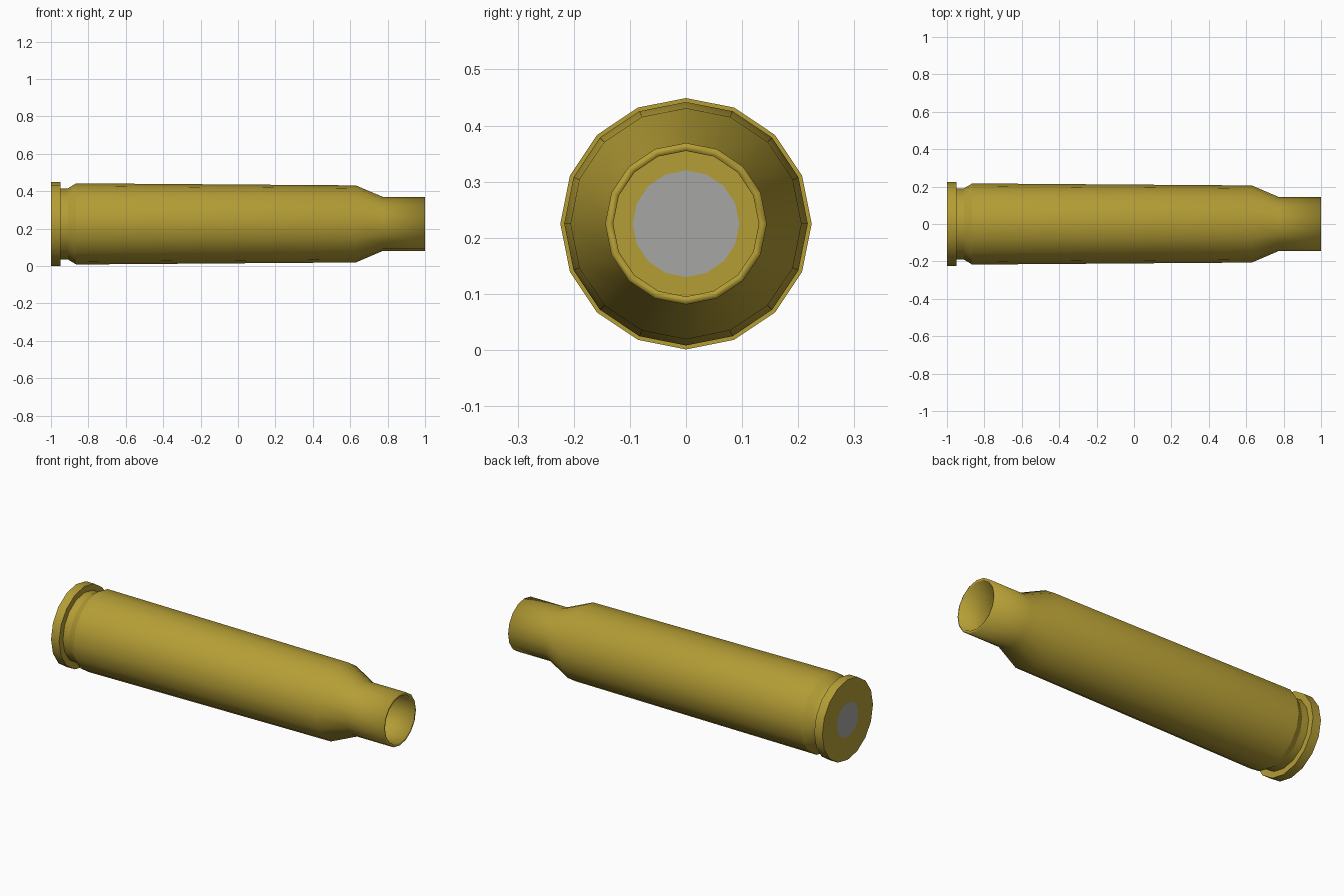
import bpy, bmesh, math

if "Cube" in bpy.data.objects:
    bpy.data.objects.remove(bpy.data.objects["Cube"])

SIDES = 16
CENTRE_Z = 0.225


def material(name, rgb):
    m = bpy.data.materials.new(name)
    m.diffuse_color = (*rgb, 1.0)
    m.use_nodes = True
    m.node_tree.nodes["Principled BSDF"].inputs["Base Color"].default_value = m.diffuse_color
    return m


brass = material("brass", (0.46, 0.34, 0.036))
grey = material("primer_grey", (0.38, 0.38, 0.37))

# Outline of the case as (x, radius): head, rim, groove, body, shoulder, neck
profile = [(-1.0, 0.095), (-1.0, 0.224), (-0.95, 0.224), (-0.95, 0.19),
           (-0.91, 0.19), (-0.865, 0.217), (0.63, 0.206),
           (0.775, 0.144), (1.0, 0.144)]

bm = bmesh.new()
rings = []
for x, r in profile:
    rings.append([bm.verts.new((x, r * math.cos(2 * math.pi * j / SIDES),
                                CENTRE_Z + r * math.sin(2 * math.pi * j / SIDES)))
                  for j in range(SIDES)])

# Lathed wall
for a, b in zip(rings, rings[1:]):
    for j in range(SIDES):
        k = (j + 1) % SIDES
        bm.faces.new((a[j], a[k], b[k], b[j]))

# Primer disc in the middle of the head
primer = bm.faces.new(rings[0][::-1])
primer.material_index = 1

mesh = bpy.data.meshes.new("shell_case")
bm.to_mesh(mesh)
bm.free()
mesh.materials.append(brass)
mesh.materials.append(grey)
case = bpy.data.objects.new("shell_case", mesh)
bpy.context.collection.objects.link(case)

# Smooth round the barrel, sharp at the rim
bpy.context.view_layer.objects.active = case
case.select_set(True)
bpy.ops.object.shade_smooth_by_angle(angle=math.radians(30))

# Wall thickness towards the hollow inside
wall = case.modifiers.new("wall", 'SOLIDIFY')
wall.thickness = 0.014
wall.offset = -1
wall.use_even_offset = True
